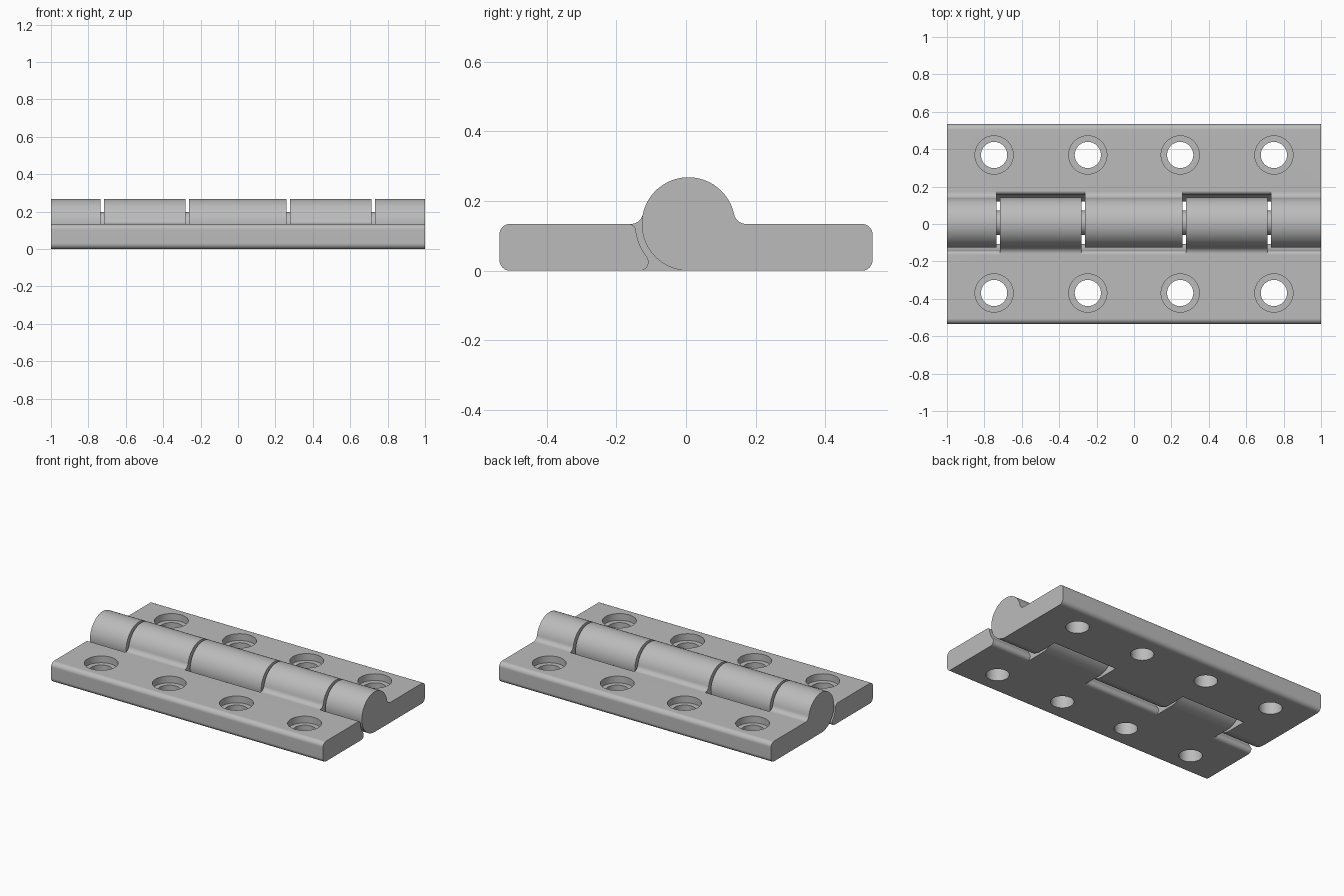
import bpy, bmesh, math
from mathutils import Matrix

if "Cube" in bpy.data.objects:
    bpy.data.objects.remove(bpy.data.objects["Cube"], do_unlink=True)

LENGTH_END = 1.0        # half length of the hinge
EDGE = 0.535            # outer edge of each leaf
THICK = 0.134           # leaf thickness and barrel radius
AXIS_Y = 0.007          # barrel axis
GAP = 0.009             # half clearance between knuckles
JOINTS = [-0.725, -0.272, 0.268, 0.723]

steel = bpy.data.materials.new("Steel grey")
steel.use_nodes = True
steel.diffuse_color = (0.5, 0.5, 0.5, 1)
steel.node_tree.nodes["Principled BSDF"].inputs["Base Color"].default_value = (0.5, 0.5, 0.5, 1)


def arc(cy, cz, r, start, end, steps):
    """Points on an arc, angles in degrees."""
    angles = [math.radians(start + (end - start) * i / steps) for i in range(steps + 1)]
    return [(cy + r * math.cos(a), cz + r * math.sin(a)) for a in angles]


def to_object(bm, name):
    bmesh.ops.recalc_face_normals(bm, faces=bm.faces)
    mesh = bpy.data.meshes.new(name)
    bm.to_mesh(mesh)
    bm.free()
    mesh.materials.append(steel)
    obj = bpy.data.objects.new(name, mesh)
    bpy.context.collection.objects.link(obj)
    return obj


def extrude(name, profile, spans):
    """Extrude a y-z profile along x over each span."""
    bm = bmesh.new()
    for x0, x1 in spans:
        face = bm.faces.new([bm.verts.new((x0, y, z)) for y, z in profile])
        out = bmesh.ops.extrude_face_region(bm, geom=[face])
        moved = [v for v in out["geom"] if isinstance(v, bmesh.types.BMVert)]
        bmesh.ops.translate(bm, verts=moved, vec=(x1 - x0, 0, 0))
    return to_object(bm, name)


def cylinders(name, radius, depth, places, turn=Matrix()):
    bm = bmesh.new()
    for p in places:
        bmesh.ops.create_cone(bm, cap_ends=True, segments=64, radius1=radius,
                              radius2=radius, depth=depth,
                              matrix=Matrix.Translation(p) @ turn)
    return to_object(bm, name)


def cut(obj, cutter):
    cutter.hide_render = True
    mod = obj.modifiers.new("cut", "BOOLEAN")
    mod.operation, mod.solver, mod.object = "DIFFERENCE", "EXACT", cutter
    bpy.context.view_layer.objects.active = obj
    bpy.ops.object.modifier_apply(modifier=mod.name)
    bpy.data.objects.remove(cutter, do_unlink=True)


def smooth(obj):
    bpy.ops.object.select_all(action="DESELECT")
    obj.select_set(True)
    bpy.context.view_layer.objects.active = obj
    bpy.ops.object.shade_smooth_by_angle(angle=math.radians(25))
    mod = obj.modifiers.new("flat faces", "WEIGHTED_NORMAL")
    mod.keep_sharp = True


def make_leaf(name, side, notches):
    """One leaf with its knuckles; side is +1 for back, -1 for front."""
    def place(points):
        return [(AXIS_Y + side * s, z) for s, z in points]

    # leaf plate, fillet and full-length barrel
    edge = EDGE - side * AXIS_Y
    rnd, fil = 0.03, 0.035
    fc = math.sqrt((THICK + fil) ** 2 - fil ** 2)
    lean = math.degrees(math.atan2(fil, fc))
    profile = arc(edge - rnd, rnd, rnd, -90, 0, 8)
    profile += arc(edge - rnd, THICK - rnd, rnd, 0, 90, 8)
    profile += arc(fc, THICK + fil, fil, 270, 180 + lean, 10)
    profile += arc(0, THICK, THICK, lean, 270, 56)
    leaf = extrude(name, place(profile), [(-LENGTH_END, LENGTH_END)])

    # hollow clearances for the other leaf's knuckles
    clear, top, low = 0.152, 0.02, 0.025
    ty = math.sqrt((clear + top) ** 2 - top ** 2)
    drop = THICK - low
    ly = math.sqrt((clear + low) ** 2 - drop ** 2)
    a_top = math.degrees(math.atan2(top, ty))
    a_low = math.degrees(math.atan2(drop, ly))
    hollow = [(-0.3, 0.4), (ty, 0.4)]
    hollow += arc(ty, THICK - top, top, 90, 180 - a_top, 8)
    hollow += arc(0, THICK, clear, -a_top, -a_low, 12)[1:-1]
    hollow += arc(ly, low, low, 180 - a_low, 270, 10)
    hollow += [(ly, -0.1), (-0.3, -0.1)]
    cut(leaf, extrude("notch_cutter", place(hollow), notches))

    # counterbored screw holes
    spots = [(x, side * 0.369) for x in (-0.748, -0.247, 0.247, 0.748)]
    cut(leaf, cylinders("hole_cutter", 0.07, 0.5, [(x, y, 0.1) for x, y in spots]))
    cut(leaf, cylinders("bore_cutter", 0.102, 0.2, [(x, y, THICK + 0.055) for x, y in spots]))
    smooth(leaf)


a, b, c, d = JOINTS
make_leaf("back_leaf", 1, [(a - GAP, b + GAP), (c - GAP, d + GAP)])
make_leaf("front_leaf", -1, [(-1.2, a + GAP), (b - GAP, c + GAP), (d - GAP, 1.2)])

# pin through the barrel
pin = cylinders("hinge_pin", 0.065, 1.8, [(0, AXIS_Y, THICK)], Matrix.Rotation(math.pi / 2, 4, "Y"))
smooth(pin)
